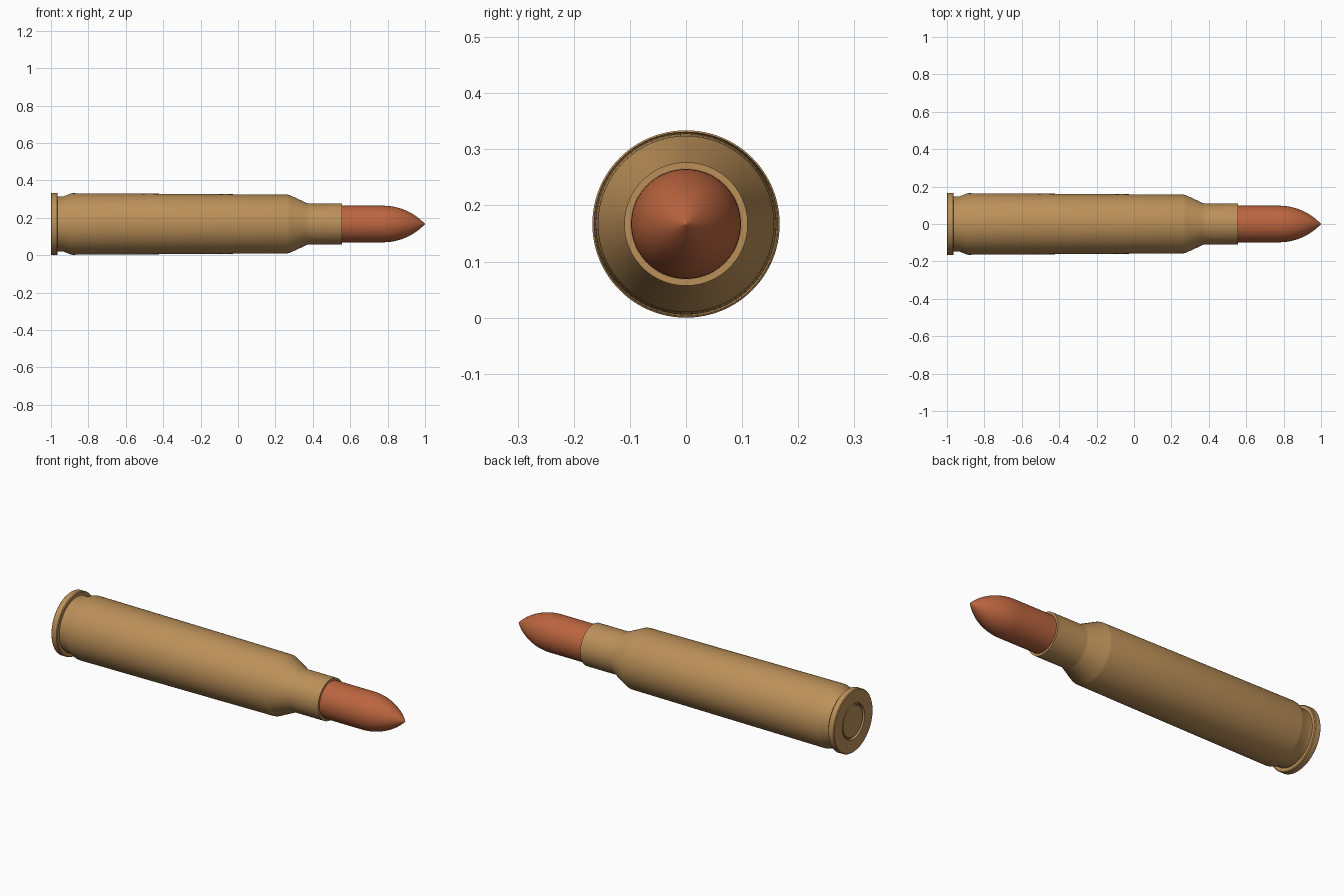
import bpy, bmesh, math

if "Cube" in bpy.data.objects:
    bpy.data.objects.remove(bpy.data.objects["Cube"])

AXIS_Z = 0.167
SEGMENTS = 96


def material(name, color):
    mat = bpy.data.materials.new(name)
    mat.diffuse_color = color
    mat.use_nodes = True
    mat.node_tree.nodes["Principled BSDF"].inputs["Base Color"].default_value = mat.diffuse_color
    return mat


def lathe(name, profile, mat, angle=25):
    """Revolve (x, radius) points around the long axis; radius 0 closes an end."""
    bm = bmesh.new()
    rings = []
    for x, r in profile:
        if r == 0:
            rings.append([bm.verts.new((x, 0, 0))] * SEGMENTS)
        else:
            rings.append([bm.verts.new((x, r * math.cos(a), r * math.sin(a)))
                          for a in (math.tau * i / SEGMENTS for i in range(SEGMENTS))])
    for a, b in zip(rings, rings[1:]):
        for i in range(SEGMENTS):
            j = (i + 1) % SEGMENTS
            bm.faces.new(dict.fromkeys((a[i], a[j], b[j], b[i])))
    bmesh.ops.recalc_face_normals(bm, faces=bm.faces)
    mesh = bpy.data.meshes.new(name)
    bm.to_mesh(mesh)
    bm.free()
    mesh.materials.append(mat)
    obj = bpy.data.objects.new(name, mesh)
    obj.location.z = AXIS_Z
    bpy.context.collection.objects.link(obj)
    bpy.ops.object.select_all(action='DESELECT')
    obj.select_set(True)
    bpy.context.view_layer.objects.active = obj
    bpy.ops.object.shade_smooth_by_angle(angle=math.radians(angle))
    return obj


brass = material("brass", (0.50, 0.28, 0.10, 1))
copper = material("copper", (0.50, 0.13, 0.05, 1))

# Case: primer pocket, rim, extractor groove, tapered body, shoulder, neck, mouth
lathe("case", [
    (-0.985, 0), (-0.985, 0.095), (-1.0, 0.095),
    (-1.0, 0.163), (-0.996, 0.167), (-0.968, 0.167), (-0.964, 0.163),
    (-0.964, 0.147), (-0.935, 0.147), (-0.895, 0.163), (-0.885, 0.1645),
    (-0.3, 0.161), (0.265, 0.157), (0.275, 0.155),
    (0.37, 0.111), (0.38, 0.11), (0.555, 0.11),
    (0.555, 0.098), (0.40, 0.098), (0.40, 0)], brass)

# Primer cap seated in the base with a narrow groove around it
lathe("primer", [
    (-0.98, 0), (-0.98, 0.087), (-0.993, 0.087), (-0.997, 0.083),
    (-0.997, 0)], brass)

# Bullet: straight shank followed by a tangent ogive nose
R, start, length = 0.0978, 0.775, 0.225
rho = (R * R + length * length) / (2 * R)
nose = []
for i in range(25):
    d = length * 0.99 * i / 24
    nose.append((start + d, math.sqrt(rho * rho - d * d) - rho + R))
lathe("bullet", [(0.41, 0), (0.41, R), (0.6, R)] + nose + [(1.0, 0)], copper, 40)
